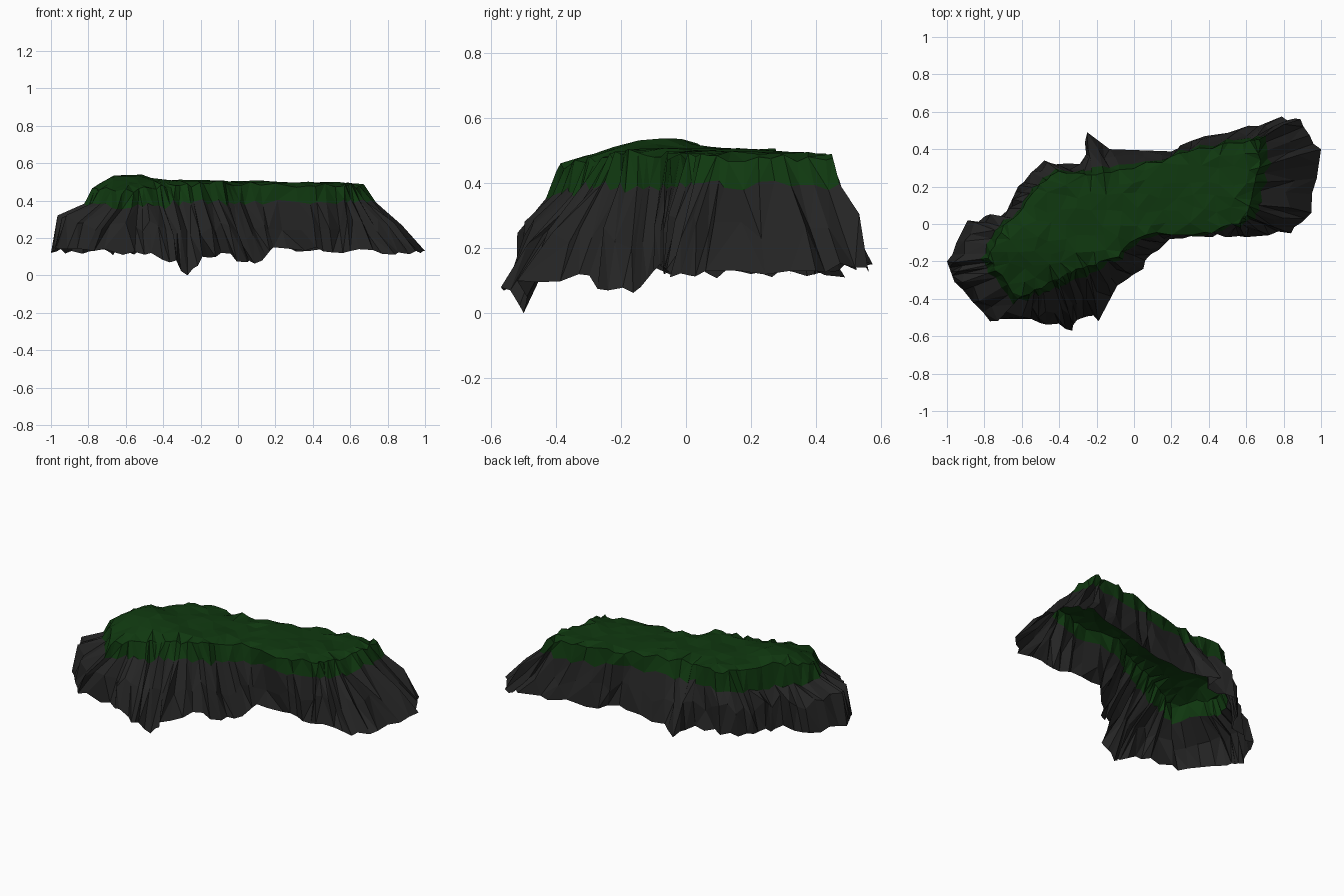
import bpy, bmesh, math, random
from mathutils import Vector, noise
from mathutils.geometry import delaunay_2d_cdt

if "Cube" in bpy.data.objects:
    bpy.data.objects.remove(bpy.data.objects["Cube"])

random.seed(4)
# outline stations, counter-clockwise: foot x, y, z and plateau edge x, y
STATIONS = [
    (.95, .06, .13, .63, .13), (1.0, .40, .13, .67, .30), (.89, .56, .14, .67, .46),
    (.79, .575, .15, .58, .44), (.38, .47, .13, .35, .40), (.15, .39, .14, .15, .34),
    (-.13, .40, .13, -.08, .29), (-.25, .49, .11, -.20, .26), (-.29, .32, .13, -.27, .26),
    (-.48, .34, .13, -.40, .28), (-.62, .20, .12, -.52, .19), (-.68, .07, .12, -.62, .06),
    (-.89, .02, .13, -.72, -.04), (-1.0, -.20, .12, -.77, -.18), (-.96, -.31, .14, -.74, -.25),
    (-.77, -.52, .13, -.62, -.39), (-.50, -.53, .11, -.51, -.35), (-.33, -.57, .08, -.42, -.30),
    (-.27, -.50, .0, -.36, -.27), (-.19, -.52, .10, -.28, -.23), (-.09, -.33, .12, -.18, -.21),
    (.05, -.24, .07, -.09, -.17), (.13, -.14, .08, -.03, -.09), (.19, -.08, .15, .12, -.05),
    (.42, -.07, .15, .38, -.05), (.60, -.07, .13, .56, .01), (.84, -.05, .11, .60, .05),
]


def top_height(x, y):
    h = .5 - .015 * x + .012 * noise.noise(Vector((x * 9, y * 9, 1)))
    h += .04 * math.exp(-((x + .57) ** 2 + (y + .08) ** 2) / .015)
    return h - .3 * max(0, -.66 - x) - .22 * max(0, -.18 - y)


def rnd(a):
    return random.uniform(-a, a)


def make_object(name, bm, color):
    mesh = bpy.data.meshes.new(name)
    bm.to_mesh(mesh)
    bm.free()
    ob = bpy.data.objects.new(name, mesh)
    bpy.context.collection.objects.link(ob)
    mat = bpy.data.materials.new(name + "_colour")
    mat.diffuse_color = color
    mat.use_nodes = True
    mat.node_tree.nodes["Principled BSDF"].inputs["Base Color"].default_value = mat.diffuse_color
    mesh.materials.append(mat)
    return ob


def bridge(bm, lower, upper):
    n = len(lower)
    for i in range(n):
        j = (i + 1) % n
        a, b, c, d = lower[i], lower[j], upper[j], upper[i]
        if random.random() < .5:
            bm.faces.new((a, b, c))
            bm.faces.new((a, c, d))
        else:
            bm.faces.new((a, b, d))
            bm.faces.new((b, c, d))


# craggy columns: foot, ledge, grass line and plateau edge
foot, ledge, line, rim = [], [], [], []
for k, s in enumerate(STATIONS):
    t = STATIONS[(k + 1) % len(STATIONS)]
    sub = 4 if s[0] > .3 or s[0] < -.45 else 3
    for m in range(sub):
        f = m / sub + (rnd(.07) if m else 0)
        bx, by, bz, tx, ty = (p + (q - p) * f for p, q in zip(s, t))
        out = Vector((t[1] - s[1], s[0] - t[0], 0)).normalized()
        crag = .011 * (-1 if m % 2 else 1)
        bumpy = 1 if m else 0
        b = Vector((bx, by, bz)) + out * min(0, rnd(.025)) * bumpy + Vector((0, 0, rnd(.018) * bumpy))
        r = Vector((tx, ty, 0)) + out * rnd(.012)
        r.z = top_height(r.x, r.y) - .01 + rnd(.014)
        g = r.lerp(b, .17) + out * (crag * .7 + rnd(.006))
        g.z = .39 + rnd(.02) - .02 * (tx < -.4)
        # the left end swells outward, the right end slopes straight
        swell = max(0, min(1, -bx * 2 - .3))
        h = g.lerp(b, .5 + .15 * swell) + out * (crag + rnd(.008) + .012 * swell)
        h.z = g.z + (b.z - g.z) * (.5 - .14 * swell) + rnd(.04)
        h.x = max(-.98, min(.98, h.x))
        foot.append(b)
        ledge.append(h)
        line.append(g)
        rim.append(r)

# open rock cliff
bm = bmesh.new()
rings = [[bm.verts.new(p) for p in ring] for ring in (foot, ledge, line)]
for lo, hi in zip(rings, rings[1:]):
    bridge(bm, lo, hi)
make_object("rock_cliff", bm, (.018, .018, .018, 1))

# grass cap: hanging skirt and gently bumpy plateau
n = len(rim)
pts = [p.xy for p in rim]
for i in range(-11, 11):
    for j in range(-6, 8):
        p = Vector((i * .075 + rnd(.02), j * .075 + rnd(.02)))
        if min((p - q).length for q in pts[:n]) > .045:
            pts.append(p)
verts, _, faces, origins, _, _ = delaunay_2d_cdt(pts, [], [list(range(n))], 1, 1e-5)
bm = bmesh.new()
lower = [bm.verts.new(p) for p in line]
upper = [bm.verts.new(p) for p in rim]
bridge(bm, lower, upper)
cap = []
for v, o in zip(verts, origins):
    edge = [i for i in o if i < n]
    if edge:
        cap.append(upper[edge[0]])
    else:
        cap.append(bm.verts.new((v.x, v.y, top_height(v.x, v.y) + rnd(.006))))
for f in faces:
    corners = [cap[i] for i in f]
    if len(set(corners)) == len(corners) and not bm.faces.get(corners):
        bm.faces.new(corners)
bmesh.ops.delete(bm, geom=[v for v in bm.verts if not v.link_faces], context='VERTS')
make_object("grass_plateau", bm, (.005, .04, .005, 1))
